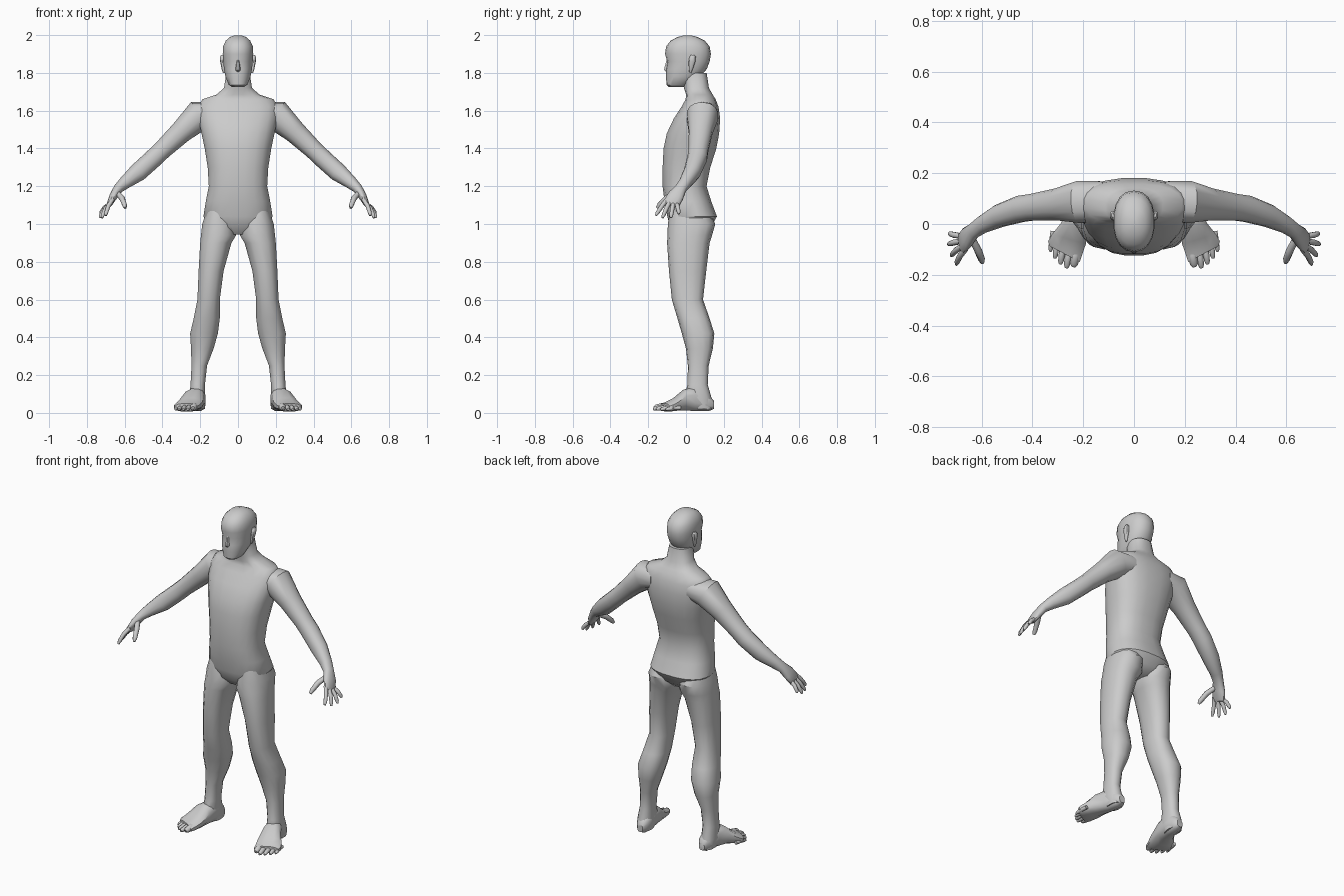
import bpy, math
from mathutils import Vector, Matrix


def sgn_pow(v, p):
    return math.copysign(abs(v) ** p, v)


def loft(name, rings, n=14, power=0.88, mirror=False, angle=40):
    """Skin a list of (centre, u, v) cross-sections and cap both ends."""
    verts, faces = [], []
    for c, u, v in rings:
        for i in range(n):
            a = math.tau * (i + 0.5) / n
            verts.append(c + u * sgn_pow(math.cos(a), power) + v * sgn_pow(math.sin(a), power))
    for r in range(len(rings) - 1):
        for i in range(n):
            j = (i + 1) % n
            faces.append((r * n + i, r * n + j, (r + 1) * n + j, (r + 1) * n + i))
    faces.append(tuple(reversed(range(n))))
    faces.append(tuple(range(len(verts) - n, len(verts))))
    return finish(name, verts, faces, mirror, angle)


def finish(name, verts, faces, mirror, angle):
    import bmesh
    me = bpy.data.meshes.new(name)
    me.from_pydata([tuple(v) for v in verts], [], faces)
    bm = bmesh.new()
    bm.from_mesh(me)
    bmesh.ops.recalc_face_normals(bm, faces=bm.faces)
    bm.to_mesh(me)
    bm.free()
    for p in me.polygons:
        p.use_smooth = True
    me.set_sharp_from_angle(angle=math.radians(angle))
    ob = bpy.data.objects.new(name, me)
    bpy.context.collection.objects.link(ob)
    if mirror:
        m = ob.modifiers.new("Mirror", 'MIRROR')
        m.use_mirror_merge = False
    return ob


def flat(z, x0, x1, y0, y1):
    """Horizontal cross-section from its extents."""
    return (Vector(((x0 + x1) / 2, (y0 + y1) / 2, z)),
            Vector(((x1 - x0) / 2, 0, 0)), Vector((0, (y1 - y0) / 2, 0)))


def upright(y, x0, x1, z0, z1, skew=0.0):
    """Vertical cross-section facing y; skew slants the outer side backwards."""
    return (Vector(((x0 + x1) / 2, y, (z0 + z1) / 2)),
            Vector(((x1 - x0) / 2, skew, 0)), Vector((0, 0, (z1 - z0) / 2)))


def tube(points, side=(0, 1, 0)):
    """Cross-sections square to a path of (x, y, z, side radius, other radius)."""
    pos = [Vector(p[:3]) for p in points]
    rings = []
    for i, p in enumerate(points):
        t = (pos[min(i + 1, len(pos) - 1)] - pos[max(i - 1, 0)]).normalized()
        s = Vector(side)
        u = (s - t * s.dot(t)).normalized()
        rings.append((pos[i], u * p[3], t.cross(u) * p[4]))
    return rings


def digit(name, base, tip, r, bend=(0, 0, 0), side=(0, 1, 0)):
    """Finger or toe: a tapered tube with a rounded tip."""
    b, t, k = Vector(base), Vector(tip), Vector(bend)
    steps = [(0, 1.0), (0.45, 1.05), (0.85, 0.9), (1.0, 0.5)]
    pts = [(*(b.lerp(t, f) + k * 4 * f * (1 - f)), r * s, r * s) for f, s in steps]
    loft(name, tube(pts, side), n=8, power=1, mirror=True, angle=60)


# Torso and neck: z, half width, front, back
torso = [(.945, .07, -.05, .09), (.985, .15, -.085, .135), (1.04, .185, -.10, .165),
         (1.12, .172, -.115, .135), (1.20, .156, -.125, .11), (1.30, .162, -.125, .13),
         (1.40, .178, -.12, .162), (1.48, .195, -.103, .177), (1.56, .212, -.065, .182),
         (1.62, .215, -.025, .173), (1.66, .19, -.003, .158), (1.685, .115, .0, .142),
         (1.72, .075, -.012, .122), (1.80, .062, -.02, .11)]
loft("torso", [flat(z, -w, w, f, b) for z, w, f, b in torso], n=20, power=.8)

# Head
head = [(1.725, .032, -.09, -.01), (1.737, .05, -.103, .02), (1.78, .067, -.106, .075),
        (1.82, .075, -.106, .11), (1.86, .079, -.099, .125), (1.90, .082, -.111, .132),
        (1.94, .08, -.105, .125), (1.97, .066, -.082, .10), (1.99, .045, -.045, .06),
        (1.999, .015, -.01, .025)]
loft("head", [flat(z, -w, w, f, b) for z, w, f, b in head], n=18)

# Nose and ears
loft("nose", [flat(z, -w, w, y, -.07) for z, w, y in
              [(1.875, .006, -.102), (1.83, .013, -.115), (1.815, .015, -.117), (1.80, .01, -.10)]], n=8)
loft("ears", [flat(z, .07, x, y0, y1) for z, x, y0, y1 in
              [(1.80, .08, .018, .028), (1.82, .087, .015, .036), (1.86, .095, .014, .05),
               (1.885, .096, .018, .052), (1.895, .09, .026, .044)]], n=10, mirror=True)

# Legs: z, inner, outer, front, back
legs = [(1.07, .04, .168, -.085, .12), (1.0, .015, .191, -.096, .155), (.94, .008, .198, -.098, .138),
        (.90, .033, .202, -.10, .125), (.75, .075, .21, -.09, .107), (.60, .095, .216, -.075, .09),
        (.50, .095, .236, -.045, .125), (.42, .105, .255, -.022, .15), (.34, .128, .25, .0, .142),
        (.25, .163, .247, .01, .12), (.15, .174, .252, .008, .115), (.08, .172, .26, -.01, .135),
        (.02, .175, .25, .03, .14)]
loft("legs", [flat(*r) for r in legs], power=.85, mirror=True)

# Feet: y, inner, outer, bottom, top, slant
feet = [(.147, .19, .228, .02, .065, 0), (.12, .172, .248, .008, .10, 0), (.05, .172, .262, .008, .14, 0),
        (-.01, .178, .292, .012, .125, .01), (-.06, .188, .325, .01, .08, .02),
        (-.095, .203, .34, .006, .06, .028), (-.118, .212, .335, .01, .05, .032)]
loft("feet", [upright(*r) for r in feet], n=12, power=.8, mirror=True)

# Toes: tip x, tip y, radius
for i, (x, y, r) in enumerate([(.238, -.168, .019), (.266, -.173, .014), (.29, -.158, .013),
                               (.312, -.135, .012), (.33, -.108, .011)]):
    digit(f"toe_{i + 1}", (x - .012, y + .08, r + .016), (x, y, r + .006), r, (0, 0, .004), (1, 0, 0))

# Arms running into the palm
arm = [(.12, .09, 1.585, .08, .062), (.21, .087, 1.573, .085, .082), (.30, .077, 1.488, .064, .06),
       (.40, .066, 1.393, .053, .05), (.445, .06, 1.35, .053, .05), (.53, .032, 1.273, .045, .049),
       (.60, -.004, 1.218, .034, .034), (.634, -.028, 1.187, .031, .026),
       (.658, -.053, 1.15, .043, .022), (.677, -.075, 1.112, .044, .016), (.681, -.08, 1.10, .036, .01)]
loft("arms", tube(arm), power=.9, mirror=True)

# Fingers and thumbs
fingers = {"index_fingers": ((.664, -.1, 1.13), (.70, -.16, 1.045)),
           "middle_fingers": ((.673, -.085, 1.12), (.72, -.125, 1.032)),
           "ring_fingers": ((.679, -.067, 1.11), (.731, -.08, 1.033)),
           "little_fingers": ((.682, -.048, 1.105), (.728, -.037, 1.053))}
for name, (base, tip) in fingers.items():
    digit(name, base, tip, .0115, (.006, 0, .004))
digit("thumbs", (.64, -.055, 1.165), (.597, -.153, 1.085), .015, (-.006, -.004, .008))
